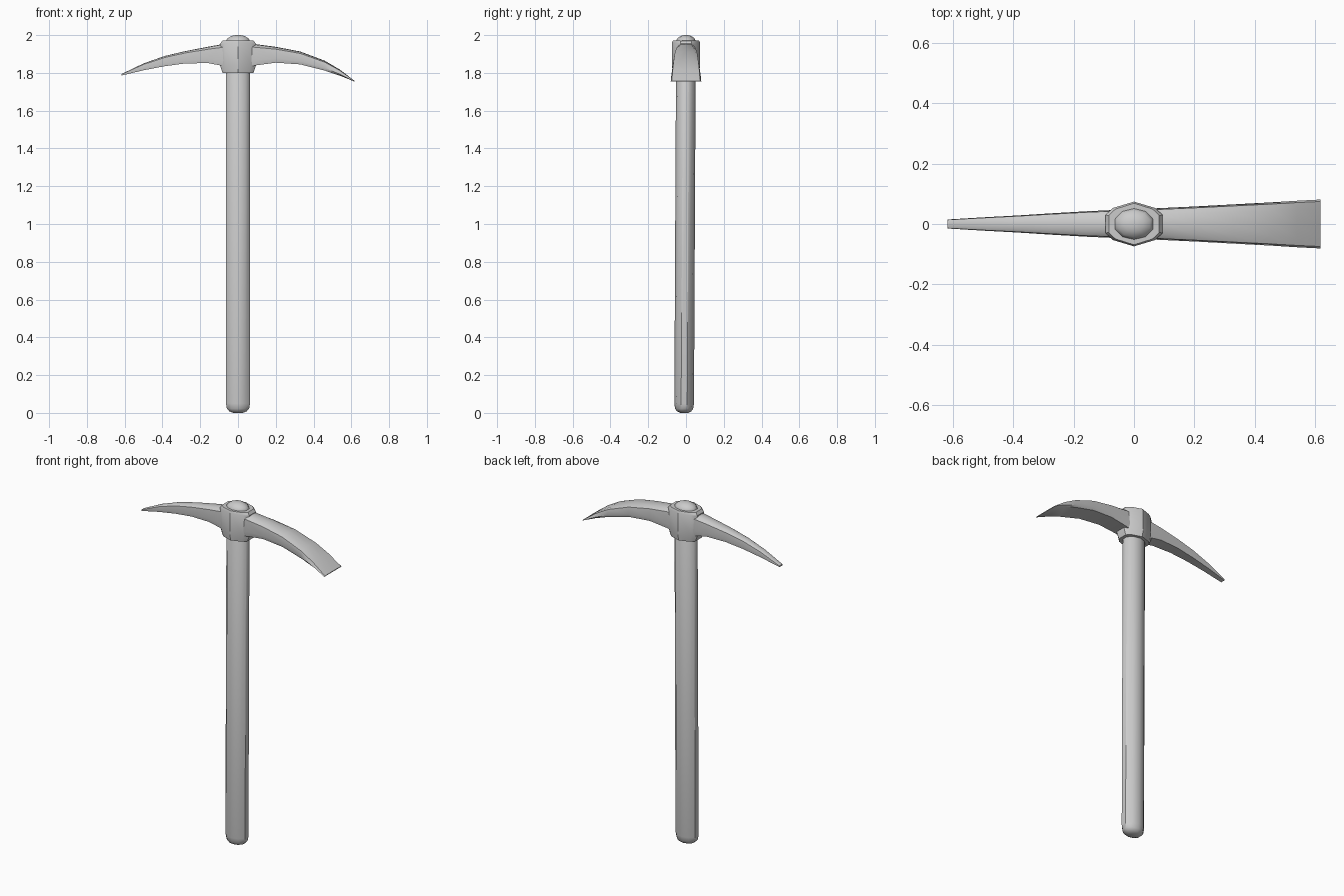
import bpy
from math import sin, cos, pi, radians

if "Cube" in bpy.data.objects:
    bpy.data.objects.remove(bpy.data.objects["Cube"])


def loft(name, rings, angle=42):
    """Skin a list of equally sized point rings and cap both ends."""
    n = len(rings[0])
    verts = [p for r in rings for p in r]
    faces = [(i * n + j, i * n + (j + 1) % n, (i + 1) * n + (j + 1) % n, (i + 1) * n + j)
             for i in range(len(rings) - 1) for j in range(n)]
    faces += [tuple(reversed(range(n))), tuple(range(len(verts) - n, len(verts)))]
    mesh = bpy.data.meshes.new(name)
    mesh.from_pydata(verts, [], faces)
    obj = bpy.data.objects.new(name, mesh)
    bpy.context.collection.objects.link(obj)
    bpy.ops.object.select_all(action='DESELECT')
    obj.select_set(True)
    bpy.context.view_layer.objects.active = obj
    bpy.ops.object.mode_set(mode='EDIT')
    bpy.ops.mesh.select_all(action='SELECT')
    bpy.ops.mesh.normals_make_consistent(inside=False)
    bpy.ops.object.mode_set(mode='OBJECT')
    bpy.ops.object.shade_smooth_by_angle(angle=radians(angle))
    return obj


# Handle: ten-sided oval shaft, slightly leaning, rounded at both ends
def oval(z, s):
    yc = -0.01 * (1 - z / 2)
    return [(0.067 * s * cos(pi / 2 + k * pi / 5), yc + 0.052 * s * sin(pi / 2 + k * pi / 5), z)
            for k in range(10)]


loft("handle", [oval(z, s) for z, s in
                [(0, 0.4), (0.008, 0.72), (0.022, 0.92), (0.05, 1), (1.97, 1),
                 (1.985, 0.84), (1.996, 0.5), (2.0, 0.2)]])

# Eye: faceted socket around the handle, flared toward the two arms
quarter = [(0.0, 0.074), (0.07, 0.053), (0.095, 0.03)]
outline = quarter + [(x, -y) for x, y in reversed(quarter)]
outline += [(-x, y) for x, y in reversed(outline[1:-1])][::-1][::-1]
loft("eye", [[(x * sx, y * sy, z - drop * abs(x)) for x, y in outline]
             for z, sx, sy, drop in [(1.80, 0.86, 0.95, 0), (1.84, 1, 1, 0),
                                     (1.962, 1, 1, 0.08), (1.972, 0.88, 0.93, 0.02)]], 30)


# Arms: curved bars, stations are (x, bottom z, top z, half width)
def arm(name, stations):
    rings = []
    for x, b, t, w in stations:
        h = t - b
        half = [(w * 0.9, b), (w, b + h * 0.25), (w * 0.92, b + h * 0.85), (w * 0.6, b + h * 0.97)]
        section = half + [(0, t)] + [(-y, z) for y, z in reversed(half)]
        rings.append([(x, y, z) for y, z in section])
    loft(name, rings, 40)


arm("pick_arm", [(-0.03, 1.825, 1.96, 0.048), (-0.095, 1.84, 1.95, 0.045),
                 (-0.16, 1.852, 1.938, 0.042), (-0.28, 1.85, 1.915, 0.035),
                 (-0.39, 1.835, 1.889, 0.028), (-0.5, 1.814, 1.85, 0.022),
                 (-0.617, 1.786, 1.794, 0.015)])
arm("adze_arm", [(0.03, 1.825, 1.96, 0.05), (0.095, 1.84, 1.952, 0.053),
                 (0.2, 1.854, 1.938, 0.058), (0.33, 1.845, 1.913, 0.065),
                 (0.46, 1.812, 1.864, 0.072), (0.54, 1.785, 1.817, 0.077),
                 (0.617, 1.754, 1.758, 0.081)])
